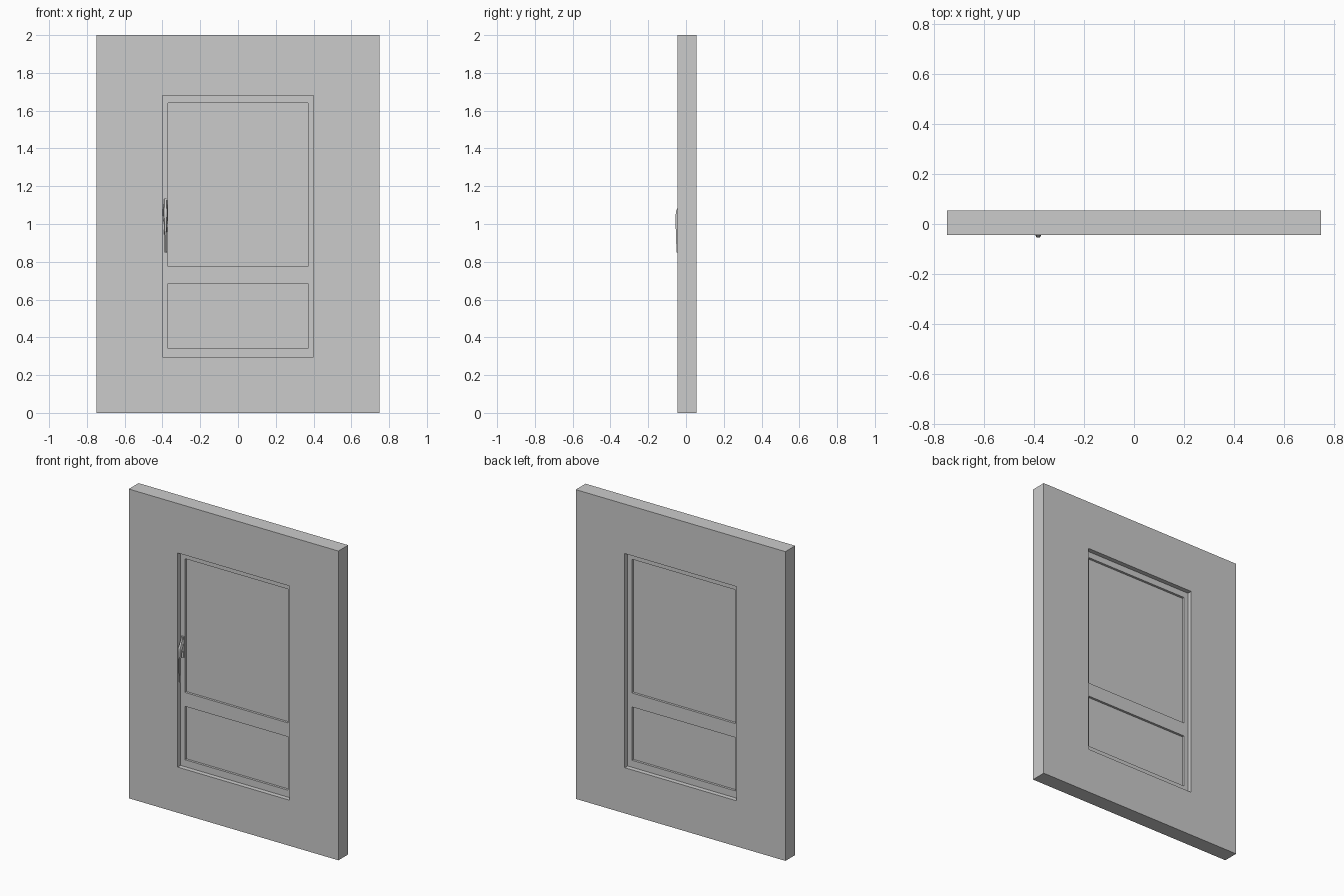
import bpy, bmesh

if "Cube" in bpy.data.objects:
    bpy.data.objects.remove(bpy.data.objects["Cube"])


def finish(name, bm):
    bmesh.ops.recalc_face_normals(bm, faces=bm.faces)
    me = bpy.data.meshes.new(name)
    bm.to_mesh(me)
    bm.free()
    ob = bpy.data.objects.new(name, me)
    bpy.context.collection.objects.link(ob)
    return ob


def box(name, x0, x1, y0, y1, z0, z1):
    bm = bmesh.new()
    bmesh.ops.create_cube(bm, size=1)
    for v in bm.verts:
        v.co = (x1 if v.co.x > 0 else x0,
                y1 if v.co.y > 0 else y0,
                z1 if v.co.z > 0 else z0)
    return finish(name, bm)


def ring(name, outer, inner, y0, y1):
    """Rectangular frame; outer and inner are (x0, x1, z0, z1)."""
    bm = bmesh.new()

    def loop(r, y):
        x0, x1, z0, z1 = r
        return [bm.verts.new((x, y, z)) for x, z in
                ((x0, z0), (x1, z0), (x1, z1), (x0, z1))]
    loops = [loop(outer, y0), loop(outer, y1), loop(inner, y1), loop(inner, y0)]
    for a, b in zip(loops, loops[1:] + loops[:1]):
        for i in range(4):
            j = (i + 1) % 4
            bm.faces.new((a[i], a[j], b[j], b[i]))
    return finish(name, bm)


def loft(name, cx, sections):
    """Lever bar from (z, front y, back y, half width) sections."""
    bm = bmesh.new()
    loops = [[bm.verts.new((cx + s * w, y, z)) for s, y in
              ((-1, yb), (-.6, yf), (.6, yf), (1, yb))]
             for z, yf, yb, w in sections]
    for a, b in zip(loops, loops[1:]):
        for i in range(4):
            j = (i + 1) % 4
            bm.faces.new((a[i], a[j], b[j], b[i]))
    bm.faces.new(loops[0])
    bm.faces.new(loops[-1])
    return finish(name, bm)


# wall panel with a through opening
opening = (-0.40, 0.40, 0.295, 1.68)
ring("wall", (-0.75, 0.75, 0, 2), opening, -0.045, 0.055)

# recessed window frame, middle rail and panes
ring("window_frame", opening, (-0.37, 0.37, 0.34, 1.64), -0.015, 0.025)
box("middle_rail", -0.37, 0.37, -0.015, 0.025, 0.685, 0.775)
box("upper_pane", -0.37, 0.37, 0.0, 0.01, 0.775, 1.64)
box("lower_pane", -0.37, 0.37, 0.0, 0.01, 0.34, 0.685)

# handle plate, neck and curved lever
HX = -0.384
box("handle_plate", HX - 0.010, HX + 0.010, -0.022, -0.015, 1.0, 1.135)
box("handle_neck", HX - 0.008, HX + 0.008, -0.042, -0.02, 1.04, 1.075)
lever = loft("handle_lever", HX, [
    (1.135, -0.026, -0.016, 0.008),
    (1.11, -0.032, -0.020, 0.009),
    (1.085, -0.044, -0.028, 0.011),
    (1.07, -0.053, -0.038, 0.013),
    (1.045, -0.055, -0.043, 0.012),
    (1.00, -0.055, -0.044, 0.008),
    (0.93, -0.053, -0.045, 0.006),
    (0.85, -0.050, -0.044, 0.005),
])
bpy.context.view_layer.objects.active = lever
lever.select_set(True)
bpy.ops.object.shade_smooth_by_angle()
